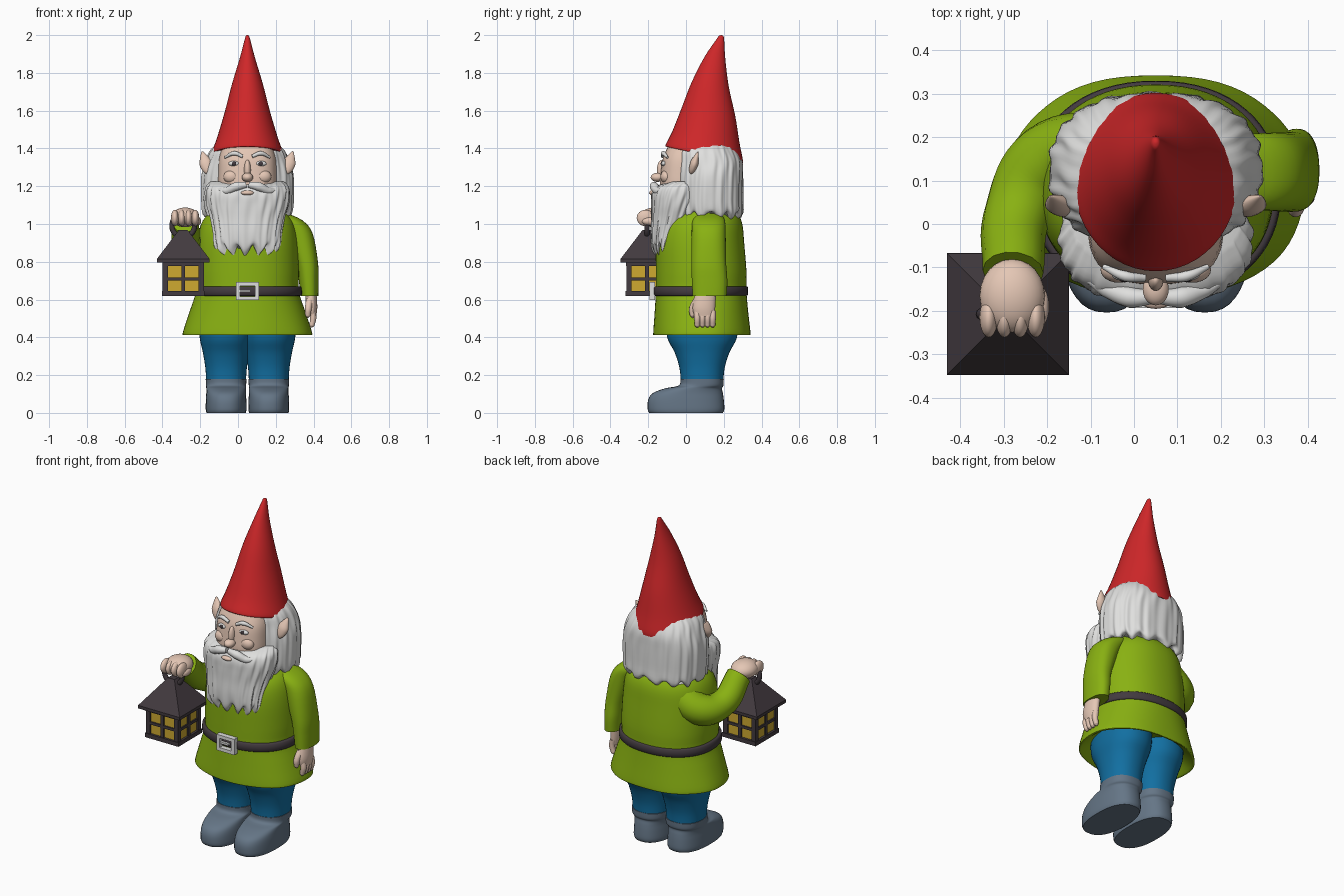
import bpy, bmesh, math
from mathutils import Vector, Matrix

if "Cube" in bpy.data.objects:
    bpy.data.objects.remove(bpy.data.objects["Cube"])

CX = 0.05  # the figure's own centre line


def mat(name, r, g, b):
    m = bpy.data.materials.new(name)
    m.diffuse_color = (r, g, b, 1)
    m.use_nodes = True
    m.node_tree.nodes["Principled BSDF"].inputs["Base Color"].default_value = m.diffuse_color
    return m


RED = mat("hat red", 0.62, 0.02, 0.022)
GREEN = mat("tunic green", 0.25, 0.44, 0.006)
BLUE = mat("trouser blue", 0.006, 0.16, 0.36)
GREY = mat("boot grey", 0.13, 0.18, 0.24)
WHITE = mat("hair white", 0.74, 0.74, 0.73)
SKIN = mat("skin", 0.78, 0.57, 0.46)
DARK = mat("dark iron", 0.055, 0.043, 0.05)
YELLOW = mat("lamp yellow", 0.62, 0.40, 0.03)


def finish(ob, m, angle=50):
    ob.data.materials.clear()
    ob.data.materials.append(m)
    bpy.ops.object.select_all(action='DESELECT')
    ob.select_set(True)
    bpy.context.view_layer.objects.active = ob
    if angle:
        bpy.ops.object.shade_smooth_by_angle(angle=math.radians(angle))
    return ob


def from_bm(name, bm, m, angle=50):
    bmesh.ops.recalc_face_normals(bm, faces=bm.faces)
    me = bpy.data.meshes.new(name)
    bm.to_mesh(me)
    bm.free()
    ob = bpy.data.objects.new(name, me)
    bpy.context.collection.objects.link(ob)
    return finish(ob, m, angle)


def catmull(a, b, c, d, t):
    return [0.5 * (2 * q + (r - p) * t + (2 * p - 5 * q + 4 * r - s) * t * t
                   + (3 * q - p - 3 * r + s) * t ** 3) for p, q, r, s in zip(a, b, c, d)]


def loft(name, rows, m, seg=40, sub=4, power=2.0, tilt=None, mod=None):
    """Stack of super-elliptic rings; a row is (z, cx, cy, rx, ry)."""
    n = len(rows)
    fine = [catmull(rows[max(i - 1, 0)], rows[i], rows[i + 1], rows[min(i + 2, n - 1)], k / sub)
            for i in range(n - 1) for k in range(sub)] + [rows[-1]]
    bm = bmesh.new()
    rings = []
    for j, (z, cx, cy, rx, ry) in enumerate(fine):
        t, ring = j / (len(fine) - 1), []
        for i in range(seg):
            a = 2 * math.pi * i / seg
            c, s = math.cos(a), math.sin(a)
            k, dz = mod(a, t) if mod else (1, 0)
            x = rx * k * math.copysign(abs(c) ** (2 / power), c)
            y = ry * k * math.copysign(abs(s) ** (2 / power), s)
            if tilt:
                dz += tilt * (1 - t) * y
            ring.append(bm.verts.new((cx + x, cy + y, z + dz)))
        rings.append(ring)
    for lo, hi in zip(rings, rings[1:]):
        for i in range(seg):
            bm.faces.new((lo[i], lo[(i + 1) % seg], hi[(i + 1) % seg], hi[i]))
    bm.faces.new(rings[0])
    bm.faces.new(rings[-1])
    return from_bm(name, bm, m)


def blob(name, loc, scale, m, rot=(0, 0, 0), taper=0):
    """Ellipsoid, optionally pointed towards its local top."""
    bpy.ops.mesh.primitive_uv_sphere_add(segments=24, ring_count=16, location=loc, rotation=rot)
    ob = bpy.context.object
    ob.name = name
    for v in ob.data.vertices:
        k = 1 - taper * max(v.co.z, 0)
        v.co = (v.co.x * scale[0] * k, v.co.y * scale[1] * k, v.co.z * scale[2])
    return finish(ob, m, 60)


def tube(name, pts, m):
    """Smooth tube; a point is (x, y, z, radius)."""
    cu = bpy.data.curves.new(name, 'CURVE')
    cu.dimensions, cu.bevel_depth, cu.bevel_resolution = '3D', 1.0, 5
    cu.use_fill_caps, cu.resolution_u = True, 8
    sp = cu.splines.new('BEZIER')
    sp.bezier_points.add(len(pts) - 1)
    for bp, p in zip(sp.bezier_points, pts):
        bp.co, bp.radius = p[:3], p[3]
        bp.handle_left_type = bp.handle_right_type = 'AUTO'
    ob = bpy.data.objects.new(name, cu)
    bpy.context.collection.objects.link(ob)
    bpy.ops.object.select_all(action='DESELECT')
    ob.select_set(True)
    bpy.context.view_layer.objects.active = ob
    bpy.ops.object.convert(target='MESH')
    return finish(bpy.context.object, m)


def box(name, loc, size, m):
    bm = bmesh.new()
    bmesh.ops.create_cube(bm, size=1, matrix=Matrix.Translation(loc) @ Matrix.Diagonal((*size, 1)))
    return from_bm(name, bm, m, 0)


# Legs and boots, mirrored about the centre line
for side, s in (("left", 1), ("right", -1)):
    x = CX + s * 0.113
    loft(side + "_boot", [(0, x, 0, .104, .195), (.02, x, 0, .108, .203), (.07, x, 0, .107, .2),
                          (.105, x, .01, .105, .185), (.13, x, .04, .105, .15),
                          (.145, x, .08, .106, .118), (.18, x, .085, .108, .115)], GREY, power=2.4)
    loft(side + "_trouser_leg", [(.165, x, .085, .105, .112), (.24, x, .085, .11, .12),
                                 (.32, x, .085, .123, .145), (.4, x, .085, .14, .185),
                                 (.5, x, .085, .145, .19)], BLUE, power=2.2)

# Tunic with a hollow hem, belt and buckle
loft("tunic", [(.47, CX, .085, .26, .18), (.42, CX, .085, .32, .24), (.412, CX, .085, .338, .255),
               (.43, CX, .085, .341, .257), (.54, CX, .082, .305, .247), (.645, CX, .08, .272, .24),
               (.75, CX, .08, .272, .24), (.9, CX, .075, .265, .233), (1.0, CX, .08, .245, .218),
               (1.06, CX, .09, .2, .18), (1.12, CX, .09, .12, .12)], GREEN, seg=64, power=2.2,
     mod=lambda a, t: (1 + .012 * math.sin(7 * a) * max(0, 1 - 2.2 * t), 0))
loft("belt", [(.62, CX, .078, .278, .24), (.626, CX, .078, .288, .25), (.664, CX, .078, .286, .25),
              (.67, CX, .078, .276, .24)], DARK, seg=64, sub=2, power=2.2)
for dx in (-.05, .05):
    box("buckle_side", (CX + dx, -.178, .645), (.022, .03, .095), WHITE)
for dz in (-.038, .038):
    box("buckle_bar", (CX, -.178, .645 + dz), (.11, .03, .02), WHITE)
box("buckle_prong", (CX - .012, -.178, .645), (.055, .02, .012), WHITE)

# Hanging arm and hand
loft("hanging_sleeve", [(.618, .378, .125, .047, .09), (.7, .374, .125, .052, .094),
                        (.8, .363, .12, .06, .092), (.95, .32, .12, .075, .09),
                        (1.02, .265, .12, .075, .085), (1.06, .2, .12, .05, .06)], GREEN, power=2.3)
loft("hanging_palm", [(.51, .392, .098, .022, .052), (.56, .39, .095, .03, .06),
                      (.64, .385, .105, .03, .055)], SKIN, seg=24)
for i in range(4):
    y = .06 + .027 * i
    tube("hanging_finger", [(.393, y, .54, .017), (.398, y, .5, .017), (.39, y, .462, .014),
                            (.388, y, .452, .005)], SKIN)
tube("hanging_thumb", [(.38, .06, .6, .02), (.372, .034, .55, .018), (.37, .035, .515, .014),
                       (.37, .037, .503, .004)], SKIN)

# Raised arm and fist
tube("raised_sleeve", [(-.06, .16, .96, .1), (-.2, .14, .88, .09), (-.265, .03, .89, .078),
                       (-.278, -.11, 1.01, .07)], GREEN)
blob("fist", (-.28, -.165, 1.035), (.075, .085, .052), SKIN)
for i in range(4):
    blob("fist_finger", (-.334 + .036 * i, -.215, 1.032), (.021, .046, .043), SKIN)
blob("fist_thumb", (-.215, -.19, 1.015), (.02, .045, .022), SKIN)

# Lantern: glowing core inside an iron cage, roof and ring
LX, LY = -.29, -.207
box("lantern_glass", (LX, LY, .715), (.198, .198, .16), YELLOW)
for z, h, w in ((.632, .025, .226), (.71, .016, .214), (.788, .02, .22)):
    box("lantern_band", (LX, LY, z), (w, w, h), DARK)
box("lantern_mid_post", (LX, LY, .71), (.02, .214, .16), DARK)
box("lantern_mid_post", (LX, LY, .71), (.214, .02, .16), DARK)
for sx in (-1, 1):
    for sy in (-1, 1):
        box("lantern_corner_post", (LX + sx * .095, LY + sy * .095, .71), (.028, .028, .17), DARK)
box("lantern_eaves", (LX, LY, .806), (.28, .28, .018), DARK)
bm = bmesh.new()
bmesh.ops.create_cone(bm, cap_ends=True, segments=4, radius1=.14 * 2 ** .5, radius2=.022 * 2 ** .5,
                      depth=.155, matrix=Matrix.Translation((LX, LY, .892)) @ Matrix.Rotation(math.pi / 4, 4, 'Z'))
from_bm("lantern_roof", bm, DARK, 0)
bpy.ops.mesh.primitive_torus_add(location=(LX, LY, .99), rotation=(math.pi / 2, 0, 0), major_radius=.06,
                                 minor_radius=.014, major_segments=32, minor_segments=10)
bpy.context.object.name = "lantern_ring"
finish(bpy.context.object, DARK)


# Hair and beard: lofts with wavy strands and ragged lower ends
def strands(depth, rag):
    def f(a, t):
        w = math.sin(19 * a + 2.5 * math.sin(5 * t)) + .6 * math.sin(33 * a - 3 * t)
        return 1 + depth * w * (1 - .5 * t), rag * math.sin(13 * a + 1) * max(0, 1 - 2.5 * t)
    return f


loft("hair", [(1.045, CX, .12, .21, .155), (1.06, CX, .125, .235, .175), (1.13, CX, .122, .243, .178),
              (1.25, CX, .122, .243, .178), (1.33, CX, .122, .222, .175), (1.39, CX, .11, .195, .16),
              (1.43, CX, .11, .15, .13)], WHITE, seg=160, sub=4, power=2.4, mod=strands(.018, .022))
loft("beard", [(.86, CX, -.11, .13, .05), (.885, CX, -.105, .172, .075), (.95, CX, -.088, .18, .098),
               (1.03, CX, -.065, .195, .118), (1.1, CX, -.05, .215, .133), (1.16, CX, -.038, .222, .143),
               (1.2, CX, -.03, .215, .125), (1.225, CX, -.0, .19, .09)], WHITE, seg=160, sub=4,
     power=2.3, mod=strands(.024, .028))

# Face
loft("face", [(1.12, CX, 0, .14, .12), (1.2, CX, 0, .155, .138), (1.27, CX, 0, .155, .134),
              (1.35, CX, .01, .15, .132), (1.42, CX, .03, .13, .12)], SKIN, power=2.6)
blob("nose_bridge", (CX, -.128, 1.285), (.018, .026, .055), SKIN)
blob("nose_tip", (CX, -.15, 1.247), (.03, .037, .024), SKIN)
blob("lower_lip", (CX, -.178, 1.165), (.034, .017, .013), SKIN)
for side, s in (("left", 1), ("right", -1)):
    ex = CX + s * .071
    blob(side + "_eye", (ex, -.117, 1.32), (.03, .014, .014), WHITE)
    blob(side + "_pupil", (ex, -.129, 1.32), (.012, .005, .011), DARK)
    blob(side + "_cheek", (CX + s * .085, -.105, 1.25), (.042, .03, .035), SKIN)
    tube(side + "_eyebrow", [(CX + s * .025, -.124, 1.358, .009), (CX + s * .07, -.12, 1.374, .012),
                             (CX + s * .12, -.098, 1.352, .006)], WHITE)
    tube(side + "_moustache", [(CX + s * .006, -.168, 1.208, .016), (CX + s * .06, -.168, 1.198, .024),
                               (CX + s * .115, -.148, 1.175, .02), (CX + s * .165, -.125, 1.188, .004)], WHITE)
    blob(side + "_ear", (CX + s * .222, .045, 1.325), (.034, .022, .066), SKIN,
         (-.3, s * .3, 0), .6)

# Pointed hat, leaning back, brim lower behind
loft("hat", [(1.365, CX, .097, .187, .204), (1.385, CX, .097, .186, .203), (1.46, CX, .105, .16, .178),
             (1.59, CX, .118, .121, .143), (1.74, CX, .128, .082, .098), (1.88, CX, .153, .04, .055),
             (1.975, CX, .181, .015, .021), (1.995, CX, .186, .009, .012), (2.0, CX, .187, .002, .002)],
     RED, seg=48, tilt=-.22)
